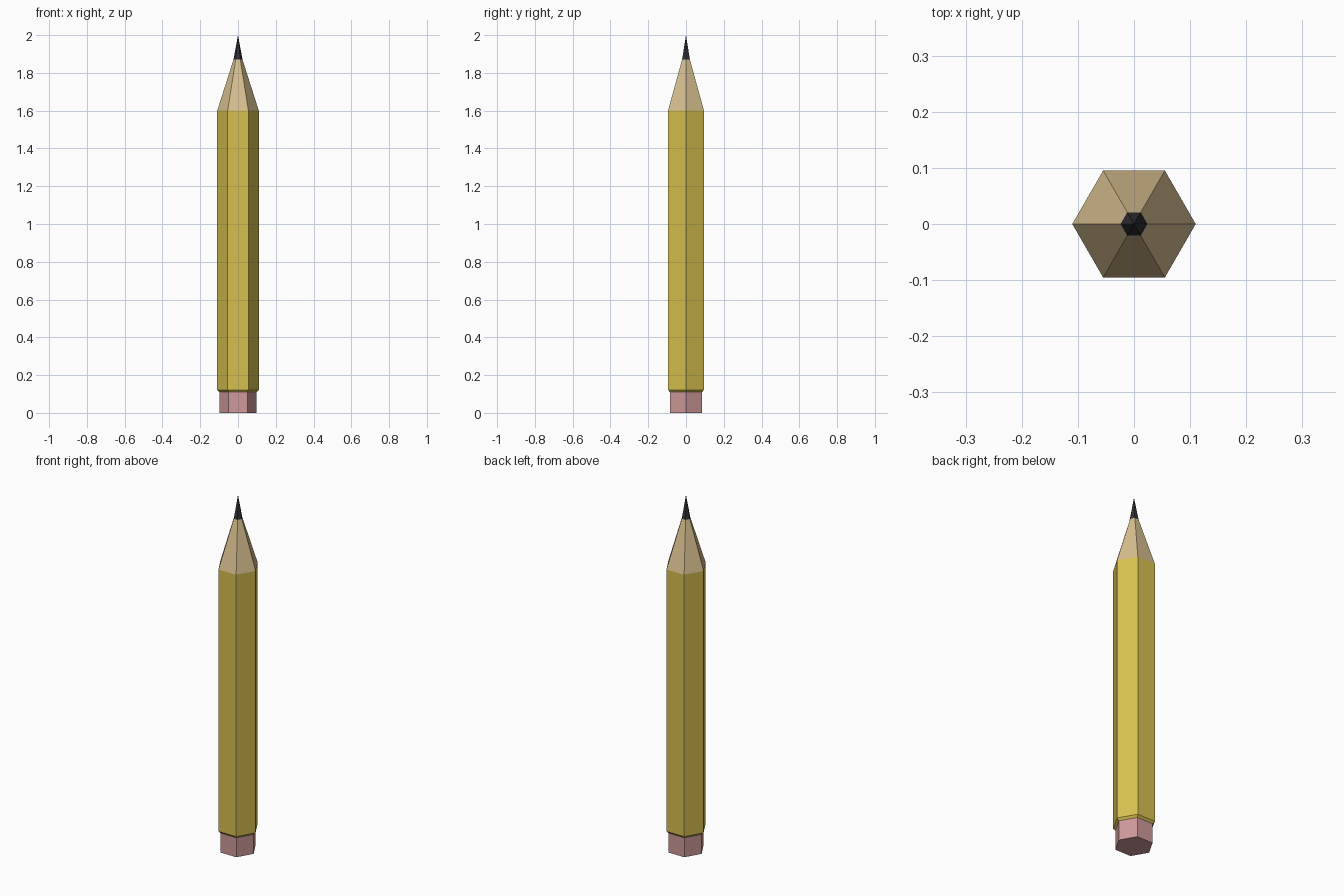
import bpy, bmesh
from math import cos, sin, pi

if "Cube" in bpy.data.objects:
    bpy.data.objects.remove(bpy.data.objects["Cube"])

SIDES = 6


def hex_part(name, profile, color, cap_bottom=False):
    """Loft hexagonal rings through (radius, z) pairs; radius 0 makes a point."""
    bm = bmesh.new()
    rings = []
    for r, z in profile:
        if r == 0:
            rings.append([bm.verts.new((0, 0, z))] * SIDES)
        else:
            rings.append([bm.verts.new((r * cos(2 * pi * i / SIDES),
                                        r * sin(2 * pi * i / SIDES), z))
                          for i in range(SIDES)])
    for low, high in zip(rings, rings[1:]):
        for i in range(SIDES):
            j = (i + 1) % SIDES
            corners = [low[i], low[j], high[j], high[i]]
            bm.faces.new(list(dict.fromkeys(corners)))
    if cap_bottom:
        bm.faces.new(rings[0][::-1])
    mesh = bpy.data.meshes.new(name)
    bm.to_mesh(mesh)
    bm.free()
    mat = bpy.data.materials.new(name + "_color")
    mat.diffuse_color = (*color, 1)
    mat.use_nodes = True
    mat.node_tree.nodes["Principled BSDF"].inputs["Base Color"].default_value = mat.diffuse_color
    mesh.materials.append(mat)
    obj = bpy.data.objects.new(name, mesh)
    bpy.context.collection.objects.link(obj)


# Eraser at the bottom end
hex_part("eraser", [(0.098, 0), (0.098, 0.11)], (0.62, 0.32, 0.32), True)
# Painted shaft with a small bevel down to the eraser
hex_part("painted_shaft", [(0.098, 0.11), (0.11, 0.122), (0.11, 1.60)],
         (0.68, 0.53, 0.08))
# Sharpened wood
hex_part("wood_cone", [(0.11, 1.60), (0.024, 1.87)], (0.68, 0.52, 0.28))
# Graphite point
hex_part("graphite_tip", [(0.024, 1.87), (0, 2.0)], (0.03, 0.03, 0.035))
